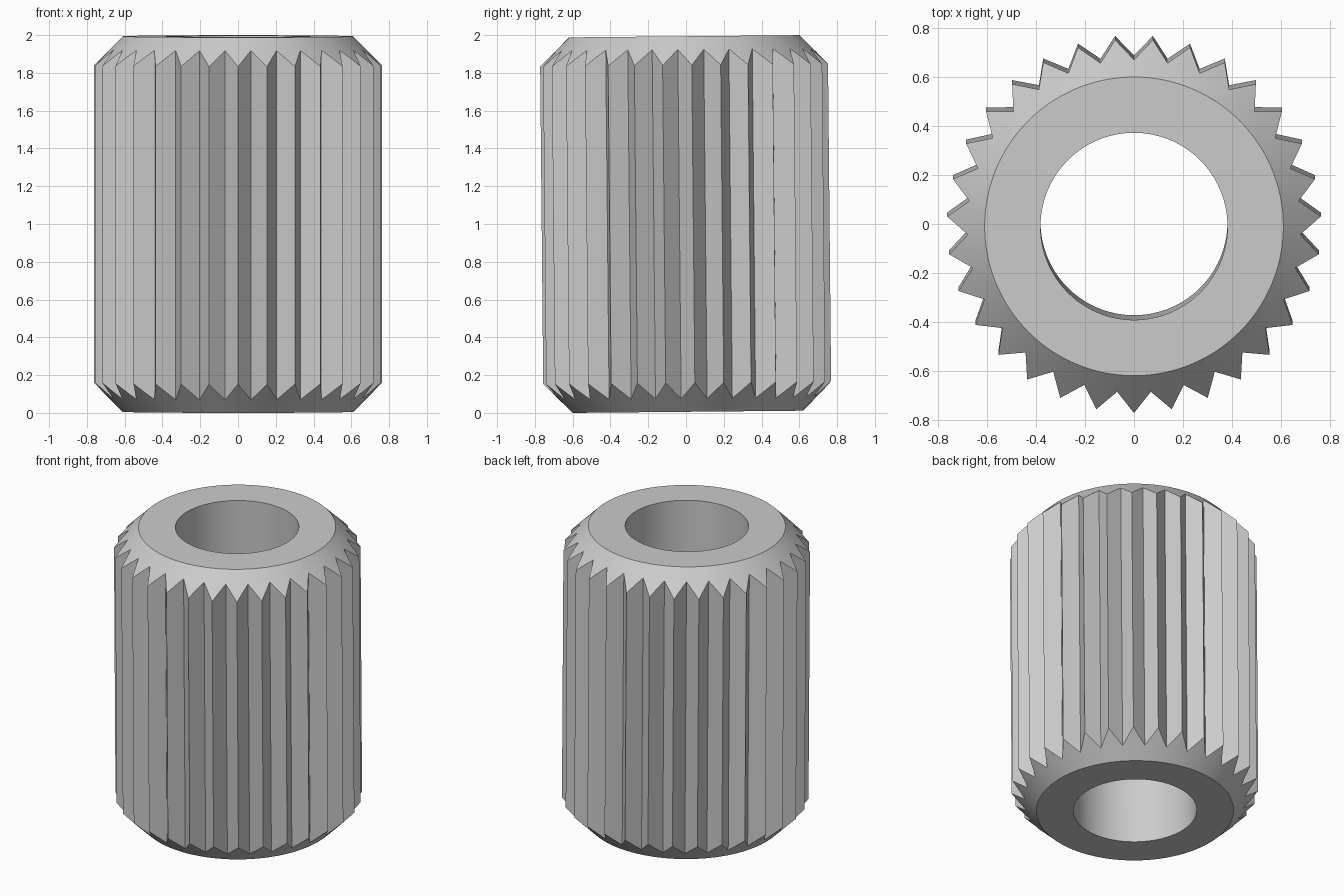
import bpy, bmesh, math
from mathutils import Matrix, Vector

cube = bpy.data.objects.get("Cube")
if cube:
    bpy.data.objects.remove(cube, do_unlink=True)

TEETH, STEPS = 31, 4             # ridges, and divisions per ridge flank
TIP, ROOT = 0.764, 0.68          # ridge radii
RIM, HOLE = 0.61, 0.382          # end face and bore radii
HALF = 0.994                     # half length
TILT = math.radians(0.55)

grey = bpy.data.materials.new("light grey")
grey.use_nodes = True
colour = (0.6, 0.6, 0.6, 1)
grey.diffuse_color = colour
grey.node_tree.nodes["Principled BSDF"].inputs["Base Color"].default_value = colour


def star_outline():
    """Points along straight flanks, alternating ridge tip and groove root."""
    corners = []
    for i in range(TEETH * 2):
        a = -math.pi / 2 + math.pi * i / TEETH
        r = ROOT if i % 2 else TIP
        corners.append(Vector((r * math.cos(a), r * math.sin(a))))
    return [p.lerp(q, s / STEPS)
            for p, q in zip(corners, corners[1:] + corners[:1])
            for s in range(STEPS)]


outline = star_outline()
bm = bmesh.new()


def circle(radius, z):
    return [bm.verts.new((*(p.normalized() * radius), z)) for p in outline]


def ridge_ring(side):
    # The 45 degree chamfer cone trims the ends of the ridges
    return [bm.verts.new((*p, side * (HALF - (p.length - RIM)))) for p in outline]


# Closed loop of rings: bore, end faces, chamfers and ridged wall
rings = [circle(HOLE, -HALF), circle(RIM, -HALF), ridge_ring(-1),
         ridge_ring(1), circle(RIM, HALF), circle(HOLE, HALF)]
n = len(outline)
for low, high in zip(rings, rings[1:] + rings[:1]):
    for i in range(n):
        j = (i + 1) % n
        bm.faces.new((low[i], low[j], high[j], high[i]))
bmesh.ops.recalc_face_normals(bm, faces=bm.faces)

# Slight lean, standing on the ground
bmesh.ops.transform(bm, matrix=Matrix.Rotation(TILT, 4, 'X'), verts=bm.verts)
lowest = min(v.co.z for v in bm.verts)
bmesh.ops.translate(bm, vec=(0, 0, -lowest), verts=bm.verts)

mesh = bpy.data.meshes.new("ridged_sleeve")
bm.to_mesh(mesh)
bm.free()
mesh.materials.append(grey)
sleeve = bpy.data.objects.new("ridged_sleeve", mesh)
bpy.context.collection.objects.link(sleeve)

bpy.ops.object.select_all(action='DESELECT')
sleeve.select_set(True)
bpy.context.view_layer.objects.active = sleeve
bpy.ops.object.shade_smooth_by_angle(angle=math.radians(30))
